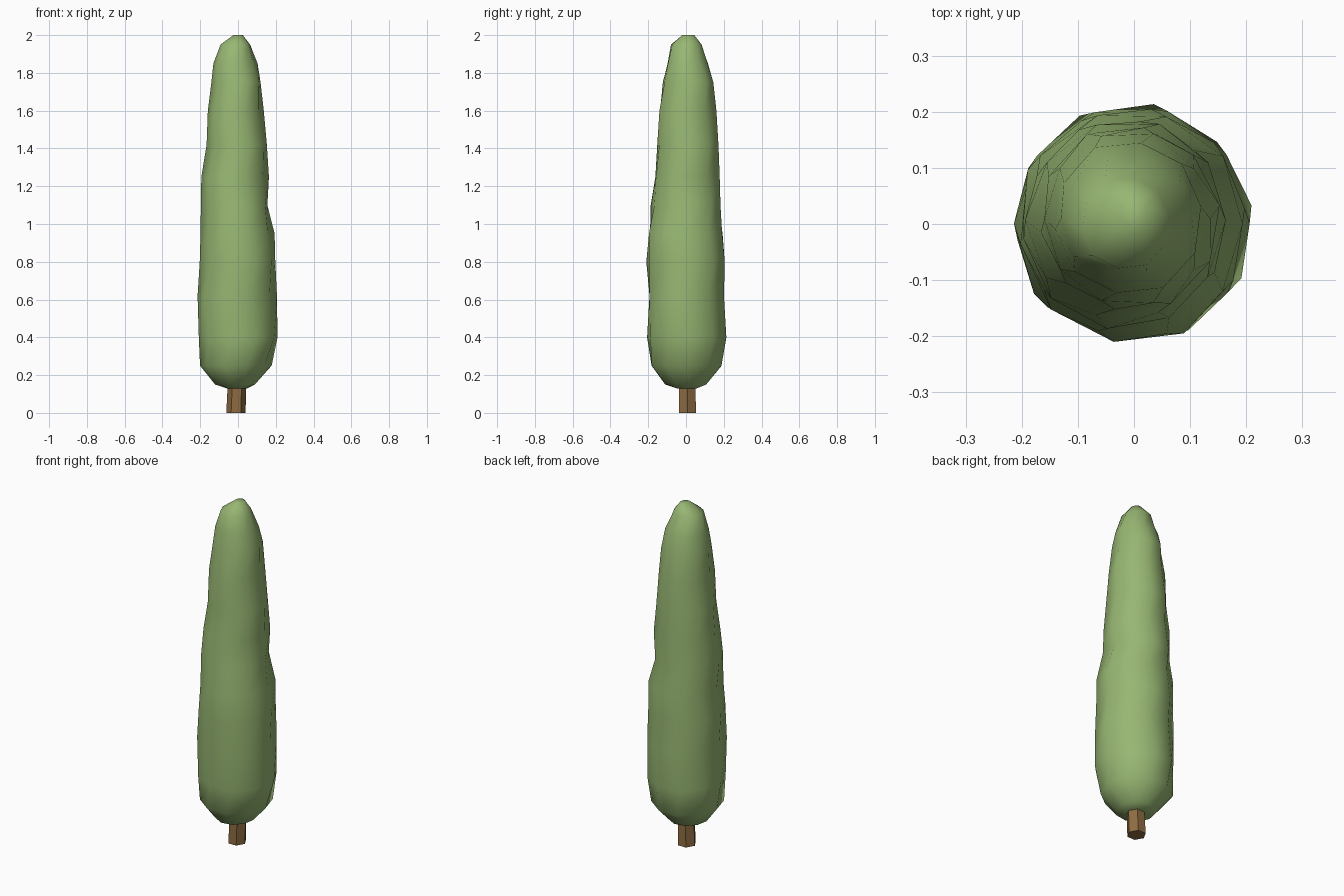
import bpy, bmesh, math, random

if "Cube" in bpy.data.objects:
    bpy.data.objects.remove(bpy.data.objects["Cube"])

random.seed(4)


def material(name, rgb):
    m = bpy.data.materials.new(name)
    m.diffuse_color = (*rgb, 1)
    m.use_nodes = True
    m.node_tree.nodes["Principled BSDF"].inputs["Base Color"].default_value = m.diffuse_color
    return m


def loft(name, rings, mat, angle):
    """Skin staggered or aligned rings of points and cap both ends."""
    bm = bmesh.new()
    loops = [[bm.verts.new(p) for p in ring] for ring in rings]
    n = len(loops[0])
    for k, (a, b) in enumerate(zip(loops, loops[1:])):
        for i in range(n):
            j = (i + 1) % n
            bm.faces.new((a[i], a[j], b[j], b[i]))
    bm.faces.new(loops[0][::-1])
    bm.faces.new(loops[-1])
    bmesh.ops.recalc_face_normals(bm, faces=bm.faces[:])
    me = bpy.data.meshes.new(name)
    bm.to_mesh(me)
    bm.free()
    me.materials.append(mat)
    ob = bpy.data.objects.new(name, me)
    bpy.context.collection.objects.link(ob)
    bpy.ops.object.select_all(action='DESELECT')
    ob.select_set(True)
    bpy.context.view_layer.objects.active = ob
    bpy.ops.object.shade_smooth_by_angle(angle=math.radians(angle))
    return ob


def ring(z, x0, x1, y0, y1, n, turn=0.0, jitter=0.0):
    """Ring filling the given x and y extents at height z."""
    pts = []
    for i in range(n):
        t = 2 * math.pi * i / n + turn
        r = 1 + random.uniform(-jitter, jitter)
        pts.append(((x0 + x1) / 2 + (x1 - x0) / 2 * r * math.cos(t),
                    (y0 + y1) / 2 + (y1 - y0) / 2 * r * math.sin(t),
                    z))
    return pts


green = material("leaf green", (0.31, 0.47, 0.17))
brown = material("bark brown", (0.27, 0.15, 0.055))

# Foliage: z, left, right, front, back
profile = [
    (0.13, -0.06, 0.05, -0.05, 0.06),
    (0.15, -0.12, 0.09, -0.11, 0.11),
    (0.25, -0.205, 0.18, -0.19, 0.195),
    (0.40, -0.212, 0.212, -0.208, 0.212),
    (0.62, -0.216, 0.206, -0.208, 0.21),
    (0.80, -0.208, 0.202, -0.216, 0.208),
    (0.95, -0.202, 0.195, -0.203, 0.203),
    (1.10, -0.197, 0.16, -0.185, 0.188),
    (1.25, -0.19, 0.168, -0.168, 0.183),
    (1.42, -0.172, 0.155, -0.157, 0.175),
    (1.60, -0.163, 0.138, -0.147, 0.165),
    (1.75, -0.142, 0.124, -0.125, 0.148),
    (1.85, -0.128, 0.105, -0.103, 0.122),
    (1.95, -0.095, 0.066, -0.08, 0.085),
    (2.00, -0.025, 0.025, -0.02, 0.045),
]
loft("foliage", [ring(*p, 10, 0.15 * (k % 2), 0.025)
                 for k, p in enumerate(profile)], green, 80)

# Trunk: slightly leaning hexagonal post running into the foliage
loft("trunk", [ring(0, -0.062, 0.04, -0.045, 0.06, 6),
               ring(0.2, -0.052, 0.045, -0.042, 0.055, 6)], brown, 40)
